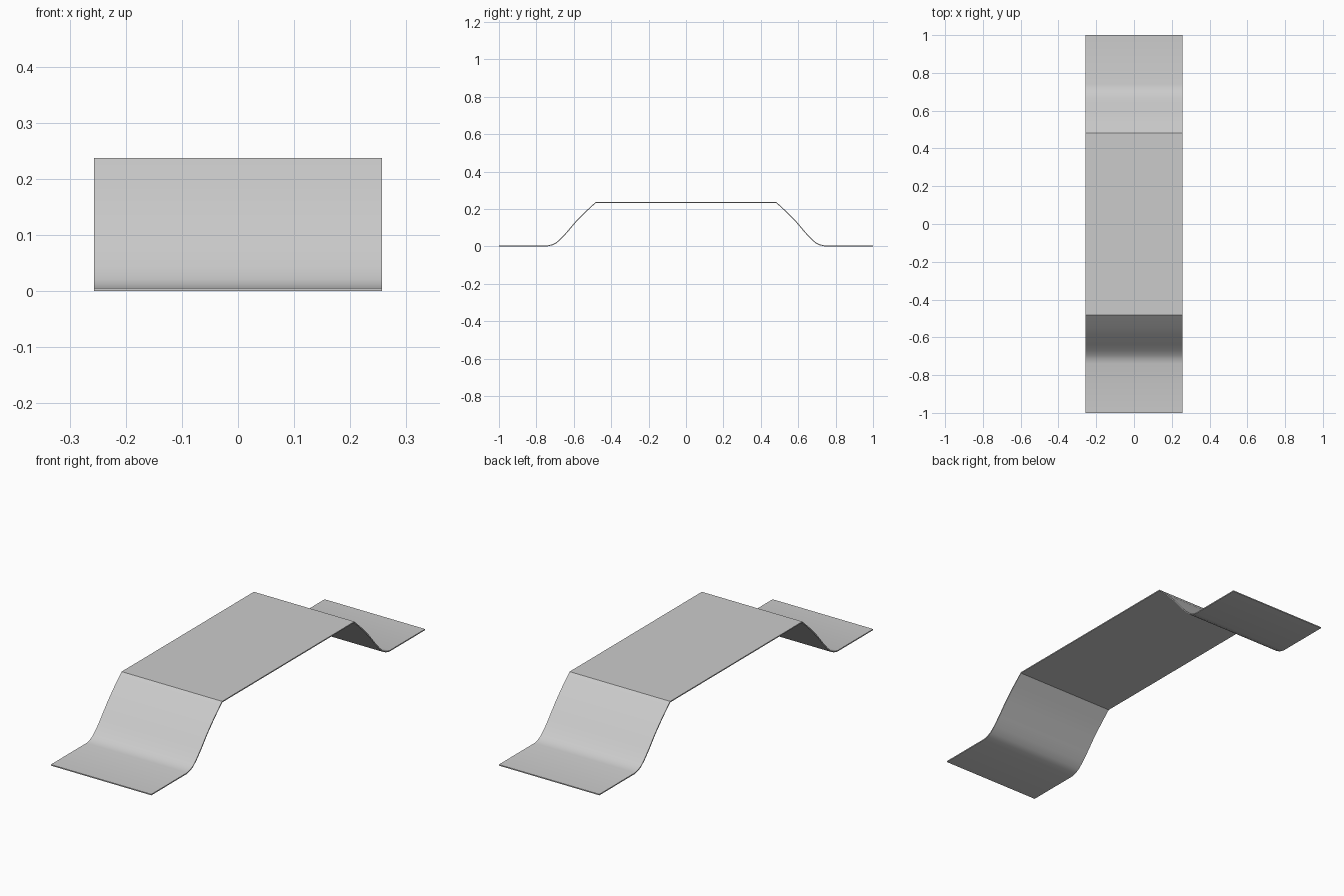
import bpy, bmesh, math

if "Cube" in bpy.data.objects:
    bpy.data.objects.remove(bpy.data.objects["Cube"])

HALF_WIDTH = 0.257
THICKNESS = 0.005

# Upper outline of one half: raised deck edge, ramp, curved foot, flat end
half = [(0.483, 0.237), (0.54, 0.185), (0.59, 0.134), (0.64, 0.075),
        (0.67, 0.043), (0.695, 0.021), (0.715, 0.011), (0.74, 0.005), (1.0, 0.005)]
outline = [(-y, z) for y, z in reversed(half)] + half


def offset_below(points, t):
    """Parallel copy of an open outline, t below it."""
    result = []
    for i, (y, z) in enumerate(points):
        a, b = points[max(i - 1, 0)], points[min(i + 1, len(points) - 1)]
        dy, dz = b[0] - a[0], b[1] - a[1]
        if i in (0, len(points) - 1):
            dy, dz = 1, 0
        n = math.hypot(dy, dz)
        result.append((y + t * dz / n, max(0.0, z - t * dy / n)))
    return result


# Thin bent sheet: closed side profile extruded across the width
bm = bmesh.new()
upper = outline
lower = offset_below(outline, THICKNESS)
rows = []
for x in (-HALF_WIDTH, HALF_WIDTH):
    rows.append([[bm.verts.new((x, y, z)) for y, z in line] for line in (upper, lower)])
(lu, ll), (ru, rl) = rows
for i in range(len(outline) - 1):
    for a, b in ((lu, ru), (rl, ll), (ll, lu), (ru, rl)):
        bm.faces.new((a[i], b[i], b[i + 1], a[i + 1]))
for i in (0, -1):
    bm.faces.new((lu[i], ll[i], rl[i], ru[i]))
bmesh.ops.recalc_face_normals(bm, faces=bm.faces)

mesh = bpy.data.meshes.new("raised_ramp_sheet")
bm.to_mesh(mesh)
bm.free()
sheet = bpy.data.objects.new("raised_ramp_sheet", mesh)
bpy.context.collection.objects.link(sheet)

# Smooth ramps, crisp deck edges
bpy.context.view_layer.objects.active = sheet
sheet.select_set(True)
bpy.ops.object.shade_smooth_by_angle(angle=math.radians(30))
